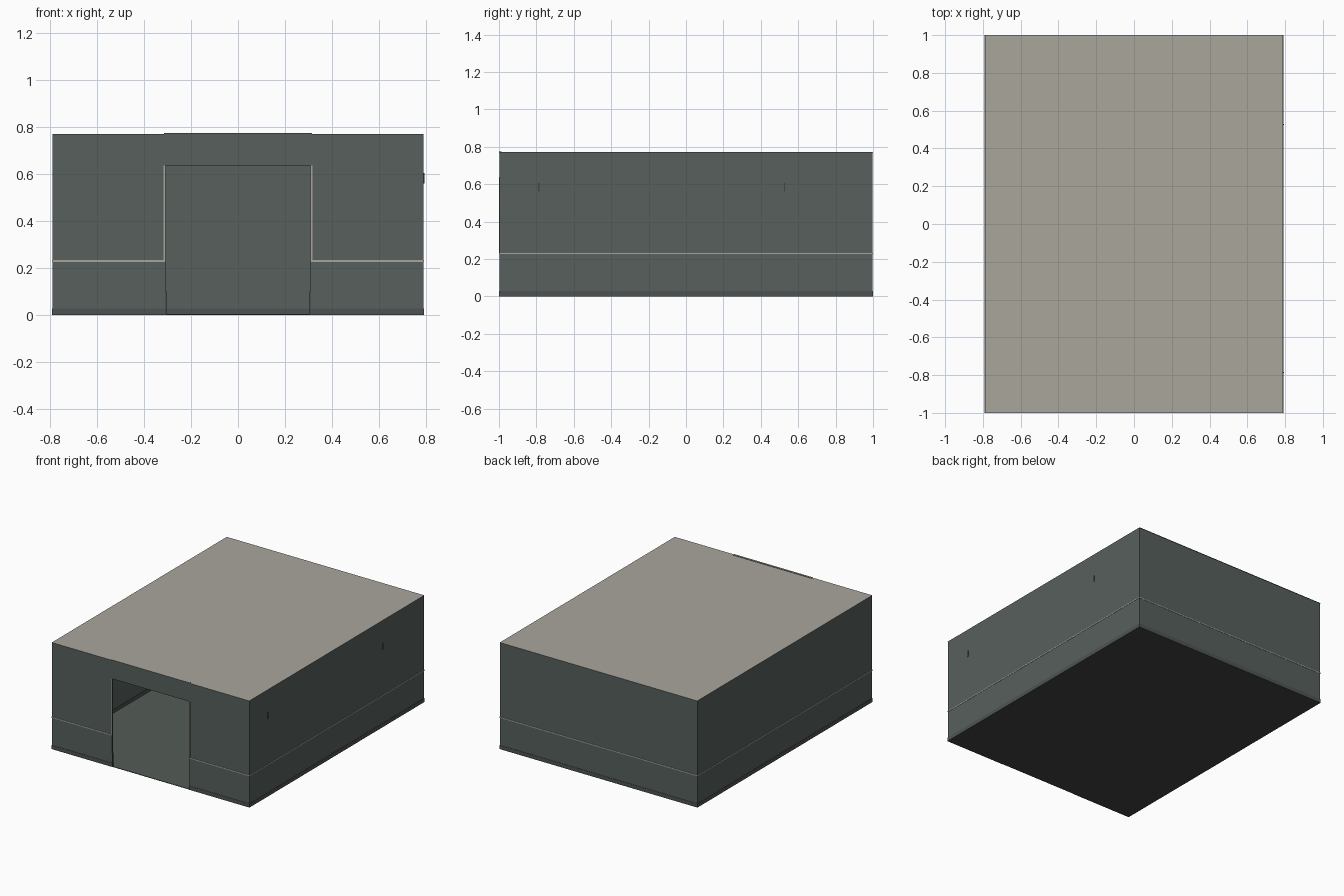
import bpy
import bmesh

cube = bpy.data.objects.get("Cube")
if cube:
    bpy.data.objects.remove(cube, do_unlink=True)


def material(name, r, g, b):
    m = bpy.data.materials.new(name)
    m.use_nodes = True
    m.diffuse_color = (r, g, b, 1)
    m.node_tree.nodes["Principled BSDF"].inputs["Base Color"].default_value = (r, g, b, 1)
    return m


WALL = material("grey green wall", 0.095, 0.115, 0.107)
FLOOR = material("green grey floor", 0.088, 0.108, 0.092)
STONE = material("warm grey", 0.40, 0.38, 0.335)
DARK = material("charcoal", 0.055, 0.055, 0.055)
BASE = material("baseboard grey", 0.075, 0.088, 0.082)


def box(name, mat, x, y, z, top=None, bottom=None):
    """Box from (low, high) ranges; top and bottom faces may take another material."""
    bm = bmesh.new()
    bmesh.ops.create_cube(bm, size=1)
    for v in bm.verts:
        v.co = [r[0] if c < 0 else r[1] for c, r in zip(v.co, (x, y, z))]
    bm.normal_update()
    me = bpy.data.meshes.new(name)
    me.materials.append(mat)
    for sign, other in ((1, top), (-1, bottom)):
        if other:
            me.materials.append(other)
            for f in bm.faces:
                if f.normal.z * sign > 0.9:
                    f.material_index = len(me.materials) - 1
    bm.to_mesh(me)
    bm.free()
    ob = bpy.data.objects.new(name, me)
    bpy.context.collection.objects.link(ob)
    return ob


# Overall sizes
W, D, H = 0.79, 0.998, 0.768     # half width, half depth, wall height
T = 0.012                        # wall thickness
P = 0.002                        # how far trim stands proud
DOOR, DOOR_H = 0.308, 0.637      # half door width, door height
RAIL, RAIL_H = 0.226, 0.007      # rail height and thickness
BASE_H = 0.028
CASING = 0.01

# Floor and roof
box("floor", FLOOR, (-W, W), (-D, D), (0, 0.004), bottom=DARK)
box("roof", WALL, (-W, W), (-D - P, D + P), (H, H + 0.003), top=STONE, bottom=WALL)

# Back wall with its trim
box("back_wall", WALL, (-W + T, W - T), (D - T, D), (0.004, H))
box("back_rail", STONE, (-W, W), (D, D + P), (RAIL, RAIL + RAIL_H))
box("back_baseboard", BASE, (-W, W), (D, D + P), (0, BASE_H))
box("back_inner_baseboard", BASE, (-W + T, W - T), (D - T - 0.004, D - T), (0.004, BASE_H))

# Side walls, front panels and door casing, mirrored
for s, side in ((1, "left"), (-1, "right")):
    def span(a, b):
        return tuple(sorted((s * a, s * b)))

    box(side + "_wall", WALL, span(W - T, W), (-D, D), (0.004, H))
    box(side + "_rail", STONE, span(W, W + P), (-D - P, D + P), (RAIL, RAIL + RAIL_H))
    box(side + "_baseboard", BASE, span(W, W + P), (-D - P, D + P), (0, BASE_H))
    box(side + "_inner_baseboard", BASE, span(W - T - 0.004, W - T),
        (-D + T, D - T), (0.004, BASE_H))

    box(side + "_front_wall", WALL, span(DOOR, W - T), (-D, -D + T), (0.004, H))
    box(side + "_front_rail", STONE, span(DOOR + CASING, W), (-D - P, -D), (RAIL, RAIL + RAIL_H))
    box(side + "_front_baseboard", BASE, span(DOOR, W), (-D - P, -D), (0, BASE_H))
    box(side + "_door_casing", STONE, span(DOOR, DOOR + CASING), (-D - P, -D), (RAIL, DOOR_H))
    box(side + "_door_jamb_foot", DARK, span(DOOR - 0.003, DOOR), (-D, -D + T), (0.004, 0.1))

# Wall above the doorway, slightly taller than the roof
box("door_header", WALL, (-DOOR, DOOR), (-D, -D + T), (DOOR_H, H))
box("header_cap", WALL, (-DOOR - 0.007, DOOR + 0.007), (-D - P, -D + T),
    (H, H + 0.006), top=STONE)

# Small brackets on one side wall
for i, y in enumerate((-0.787, 0.527)):
    box(f"bracket_upright_{i + 1}", DARK, (W, W + 0.004), (y - 0.003, y + 0.003), (0.56, 0.605))
